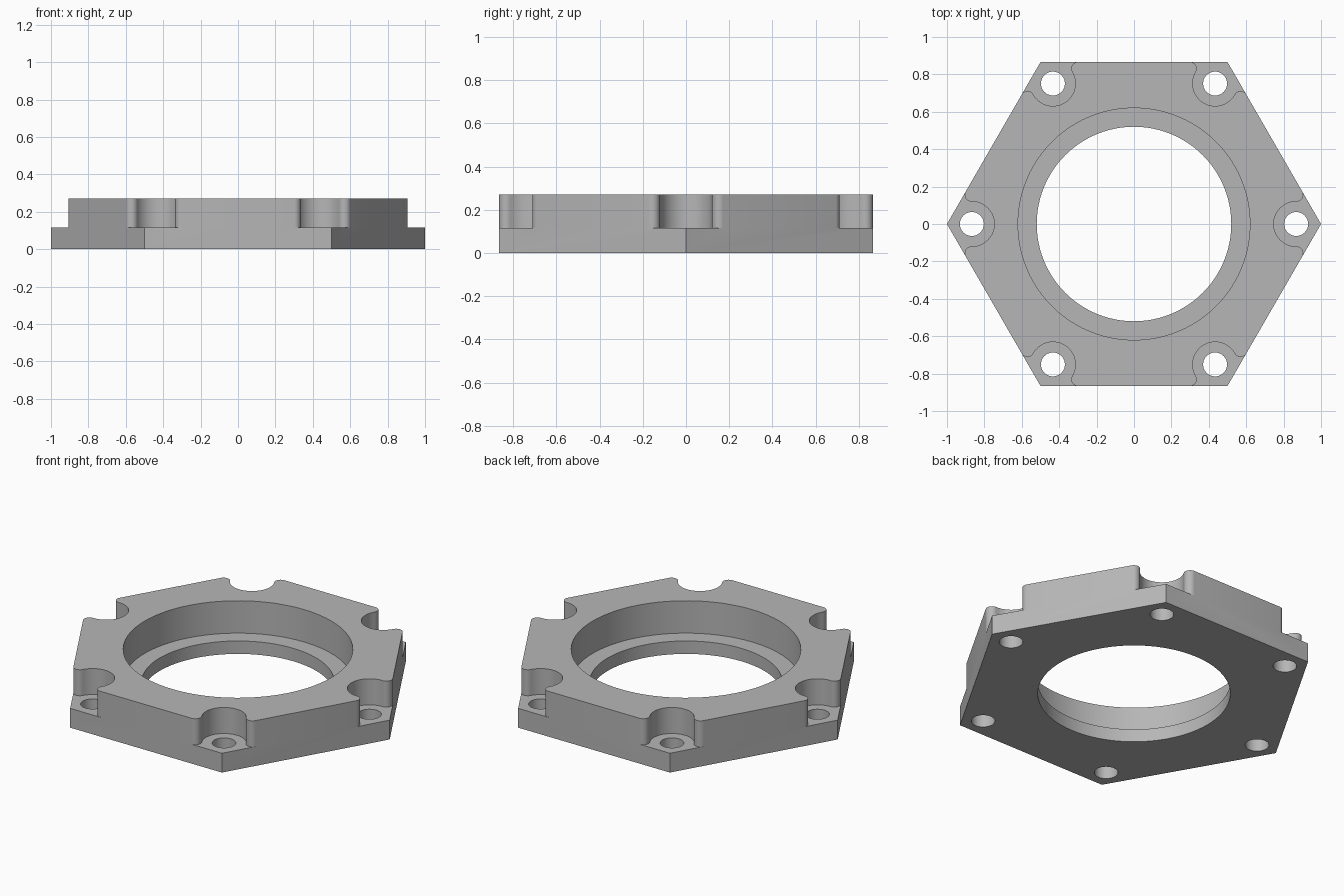
import bpy, bmesh
from math import sin, cos, pi, radians, sqrt
from mathutils import Vector, Matrix

if "Cube" in bpy.data.objects:
    bpy.data.objects.remove(bpy.data.objects["Cube"], do_unlink=True)

HEIGHT, POCKET_Z, LEDGE_Z = 0.27, 0.115, 0.077
BORE_R, SEAT_R = 0.52, 0.62
BOLT_X, BOLT_R, POCKET_R, FILLET_R = 0.867, 0.064, 0.12, 0.035

grey = bpy.data.materials.new("machined grey")
grey.use_nodes = True
colour = (0.47, 0.47, 0.47, 1)
grey.diffuse_color = colour
grey.node_tree.nodes["Principled BSDF"].inputs["Base Color"].default_value = colour


def arc(centre, radius, start, end, steps):
    """Points on an arc, angles in degrees."""
    angles = [radians(start + (end - start) * i / steps) for i in range(steps + 1)]
    return [Vector((centre[0] + radius * cos(a), centre[1] + radius * sin(a))) for a in angles]


def circle(centre, radius, steps):
    return arc(centre, radius, 0, 360, steps)[:-1]


def prisms(name, outlines, z0, z1):
    """One object holding an upright prism for each outline."""
    bm = bmesh.new()
    for outline in outlines:
        low = [bm.verts.new((p.x, p.y, z0)) for p in outline]
        high = [bm.verts.new((p.x, p.y, z1)) for p in outline]
        bm.faces.new(low)
        bm.faces.new(high)
        for i in range(len(low)):
            j = (i + 1) % len(low)
            bm.faces.new((low[i], low[j], high[j], high[i]))
    bmesh.ops.recalc_face_normals(bm, faces=bm.faces)
    mesh = bpy.data.meshes.new(name)
    bm.to_mesh(mesh)
    bm.free()
    mesh.materials.append(grey)
    obj = bpy.data.objects.new(name, mesh)
    bpy.context.collection.objects.link(obj)
    return obj


def around(outline):
    """Repeat an outline at the six corners."""
    return [[Matrix.Rotation(k * pi / 3, 2) @ p for p in outline] for k in range(6)]


# Corner pocket: round recess with rounded lips meeting the hexagon's sides
bolt = Vector((BOLT_X, 0))
normal = Vector((cos(pi / 6), sin(pi / 6)))
along = Vector((-normal.y, normal.x))
reach = POCKET_R + FILLET_R
offset = cos(pi / 6) - FILLET_R - bolt.dot(normal)
lip = bolt + normal * offset + along * sqrt(reach ** 2 - offset ** 2)
turn = (lip - bolt).angle_signed(Vector((1, 0))) * 180 / pi
turn = abs(turn)
upper = arc(lip, FILLET_R, turn - 180, 30, 12)
upper.append(upper[-1] + normal * 0.2)
lower = [Vector((p.x, -p.y)) for p in reversed(upper)]
recess = arc(bolt, POCKET_R, -turn, turn - 360, 32)
pocket = lower + recess[1:-1] + upper

# Hexagonal flange and the shapes cut from it
flange = prisms("hexagonal_flange", [circle((0, 0), 1, 6)], 0, HEIGHT)
cutters = [
    prisms("bore_cutter", [circle((0, 0), BORE_R, 96)], -0.1, HEIGHT + 0.1),
    prisms("seat_cutter", [circle((0, 0), SEAT_R, 96)], LEDGE_Z, HEIGHT + 0.1),
    prisms("pocket_cutter", around(pocket), POCKET_Z, HEIGHT + 0.1),
    prisms("bolt_hole_cutter", around(circle(bolt, BOLT_R, 32)), -0.1, HEIGHT + 0.1),
]
for cutter in cutters:
    cutter.hide_render = True
    cut = flange.modifiers.new(cutter.name, 'BOOLEAN')
    cut.operation = 'DIFFERENCE'
    cut.solver = 'EXACT'
    cut.object = cutter

# Bake the cuts and drop the cutters
bpy.context.view_layer.update()
graph = bpy.context.evaluated_depsgraph_get()
baked = bpy.data.meshes.new_from_object(flange.evaluated_get(graph))
flange.modifiers.clear()
flange.data = baked
for cutter in cutters:
    bpy.data.objects.remove(cutter, do_unlink=True)

# Smooth round walls, crisp edges
for obj in bpy.context.selected_objects:
    obj.select_set(False)
flange.select_set(True)
bpy.context.view_layer.objects.active = flange
bpy.ops.object.shade_smooth_by_angle(angle=radians(25))
